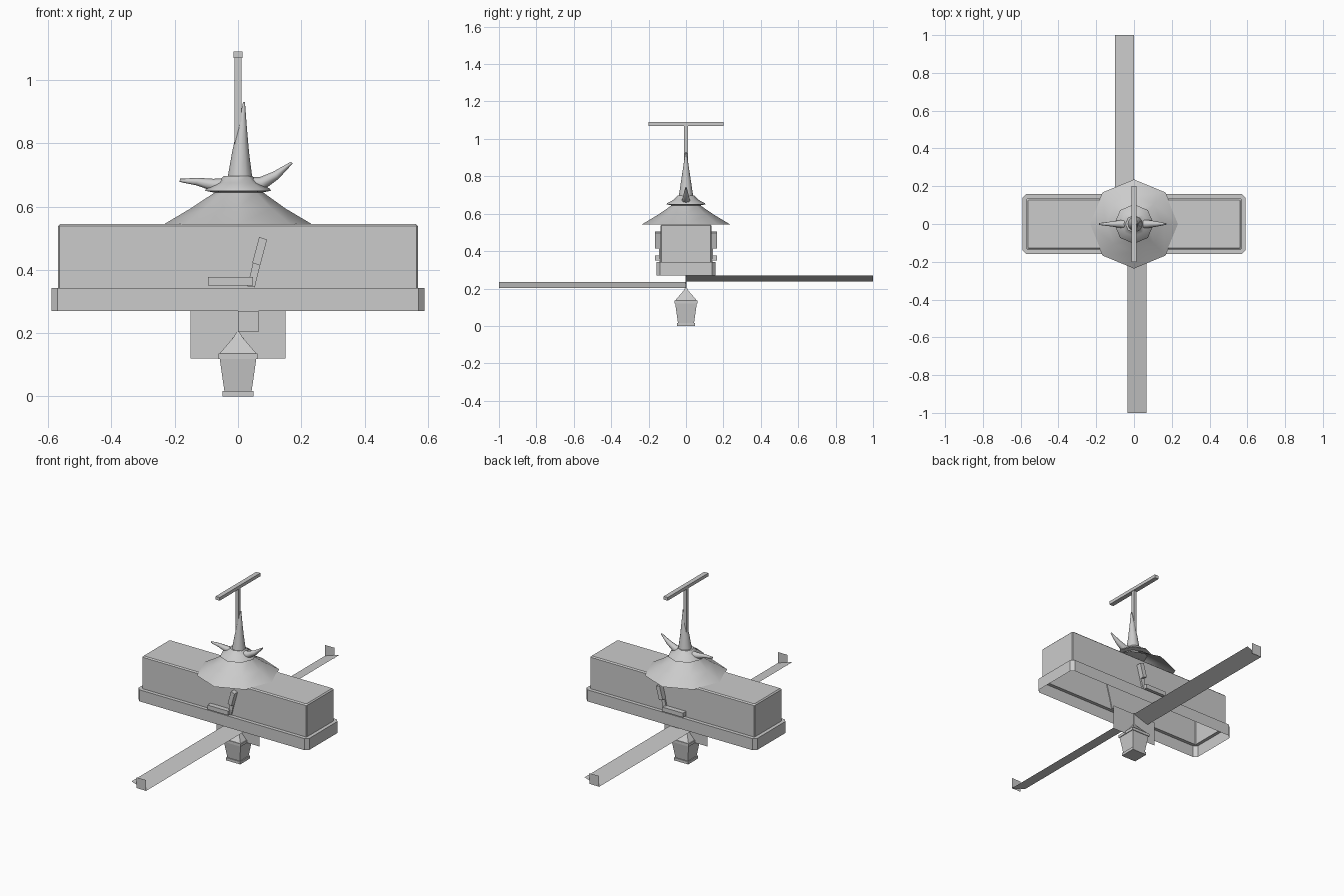
import bpy, math
from mathutils import Vector

if "Cube" in bpy.data.objects:
    bpy.data.objects.remove(bpy.data.objects["Cube"])


def make(name, verts, faces, smooth=None):
    mesh = bpy.data.meshes.new(name)
    mesh.from_pydata(verts, [], faces)
    ob = bpy.data.objects.new(name, mesh)
    bpy.context.collection.objects.link(ob)
    if smooth:
        bpy.ops.object.select_all(action='DESELECT')
        ob.select_set(True)
        bpy.context.view_layer.objects.active = ob
        bpy.ops.object.shade_smooth_by_angle(angle=math.radians(smooth))
    return ob


def loft(name, rings, cap_start=True, cap_end=True, smooth=None):
    n = len(rings[0])
    verts = [p for r in rings for p in r]
    faces = [(k * n + i, k * n + (i + 1) % n, (k + 1) * n + (i + 1) % n, (k + 1) * n + i)
             for k in range(len(rings) - 1) for i in range(n)]
    if cap_start:
        faces.append(tuple(reversed(range(n))))
    if cap_end:
        faces.append(tuple(range(len(verts) - n, len(verts))))
    return make(name, verts, faces, smooth)


def rect(hx, hy, z, c=0.0):
    """Rectangle ring with corners cut by c."""
    if c == 0:
        return [(-hx, -hy, z), (hx, -hy, z), (hx, hy, z), (-hx, hy, z)]
    return [(-hx + c, -hy, z), (hx - c, -hy, z), (hx, -hy + c, z), (hx, hy - c, z),
            (hx - c, hy, z), (-hx + c, hy, z), (-hx, hy - c, z), (-hx, -hy + c, z)]


def circle(r, z, n=8, x=0.0):
    return [(x + r * math.cos(2 * math.pi * i / n), r * math.sin(2 * math.pi * i / n), z)
            for i in range(n)]


def horn(name, path, n=8):
    """Tapered tube along (x, z, radius) points in the XZ plane."""
    rings = []
    for i, (x, z, r) in enumerate(path):
        a, b = path[max(i - 1, 0)], path[min(i + 1, len(path) - 1)]
        t = Vector((b[0] - a[0], 0, b[1] - a[1])).normalized()
        u, v = Vector((0, 1, 0)), t.cross(Vector((0, 1, 0)))
        rings.append([Vector((x, 0, z)) + r * (math.cos(q) * u + math.sin(q) * v)
                      for q in (2 * math.pi * k / n for k in range(n))])
    return loft(name, rings, smooth=50)


def slab(name, outline, y0, y1):
    """XZ outline extruded between two y values."""
    return loft(name, [[(x, y, z) for x, z in outline] for y in (y0, y1)])


# Long hollow body with its wider open skirt
loft("body", [rect(0.568, 0.135, 0.34, 0.004), rect(0.568, 0.135, 0.538, 0.004),
              rect(0.561, 0.128, 0.545, 0.004)], cap_start=False)
loft("skirt", [rect(0.59, 0.158, 0.27, 0.02), rect(0.59, 0.158, 0.342, 0.02),
               rect(0.568, 0.135, 0.342, 0.004)], cap_start=False, cap_end=False)

# Seats on both long sides
for side, s in (("front", -1), ("back", 1)):
    slab(f"{side}_seat", [(-0.095, 0.35), (0.048, 0.35), (0.048, 0.377), (-0.095, 0.377)],
         s * 0.13, s * 0.166)
    slab(f"{side}_seat_bracket", [(0.03, 0.347), (0.053, 0.345), (0.07, 0.415), (0.047, 0.422)],
         s * 0.13, s * 0.145)
    slab(f"{side}_seat_back", [(0.045, 0.422), (0.07, 0.414), (0.092, 0.496), (0.067, 0.504)],
         s * 0.13, s * 0.166)

# Eight sided roof, open below
loft("roof", [circle(0.236, 0.543), circle(0.15, 0.594), circle(0.076, 0.645, x=0.003)],
     cap_start=False, smooth=30)

# Pointed hat: brim, bent spike and two side horns
loft("hat_brim", [circle(0.07, 0.643), circle(0.104, 0.65), circle(0.1, 0.657),
                  circle(0.065, 0.675), circle(0.045, 0.697)], smooth=40)
loft("hat_spike", [circle(0.04, 0.685, 12, 0.006), circle(0.027, 0.77, 12, 0.008),
                   circle(0.015, 0.85, 12, 0.013), circle(0.003, 0.93, 12, 0.019)], smooth=50)
horn("left_horn", [(-0.03, 0.665, 0.026), (-0.08, 0.669, 0.019),
                   (-0.13, 0.679, 0.012), (-0.184, 0.683, 0.005)])
horn("right_horn", [(0.03, 0.667, 0.026), (0.075, 0.673, 0.021),
                    (0.12, 0.699, 0.014), (0.17, 0.739, 0.004)])

# Mast with a cross bar
loft("mast", [rect(0.011, 0.011, 0.69), rect(0.011, 0.011, 1.075)])
loft("cross_bar", [rect(0.014, 0.2, 1.07), rect(0.014, 0.2, 1.09)])

# Thin pitched blades with tip plates; the rear one is turned and raised
for side, s, dx, dz in (("front", 1, 0, 0), ("rear", -1, -0.035, 0.035)):
    def place(x, y, z):
        return (s * x + dx, s * y, z + dz)
    make(f"{side}_blade", [place(-0.035, -1, 0.235), place(0.065, -1, 0.202),
                           place(0.065, 0, 0.202), place(-0.035, 0, 0.235)], [(0, 1, 2, 3)])
    make(f"{side}_tip_plate", [place(0, -1, 0.203), place(0.065, -1, 0.203),
                               place(0.065, -1, 0.27), place(0, -1, 0.27)], [(0, 1, 2, 3)])

# Flat hanging panel
make("hanging_panel", [(-0.15, 0, 0.12), (0.15, 0, 0.12), (0.15, 0, 0.27), (-0.15, 0, 0.27)],
     [(0, 1, 2, 3)])

# Square lantern on a rod
loft("lantern_base", [rect(0.049, 0.049, 0), rect(0.049, 0.049, 0.017)])
loft("lantern_glass", [rect(0.043, 0.043, 0.017), rect(0.058, 0.058, 0.12)])
loft("lantern_rim", [rect(0.062, 0.062, 0.119), rect(0.062, 0.062, 0.136)])
loft("lantern_roof", [rect(0.058, 0.058, 0.136), rect(0.014, 0.014, 0.187),
                      rect(0.005, 0.005, 0.203)])
loft("lantern_rod", [rect(0.004, 0.004, 0.2), rect(0.004, 0.004, 0.275)])
